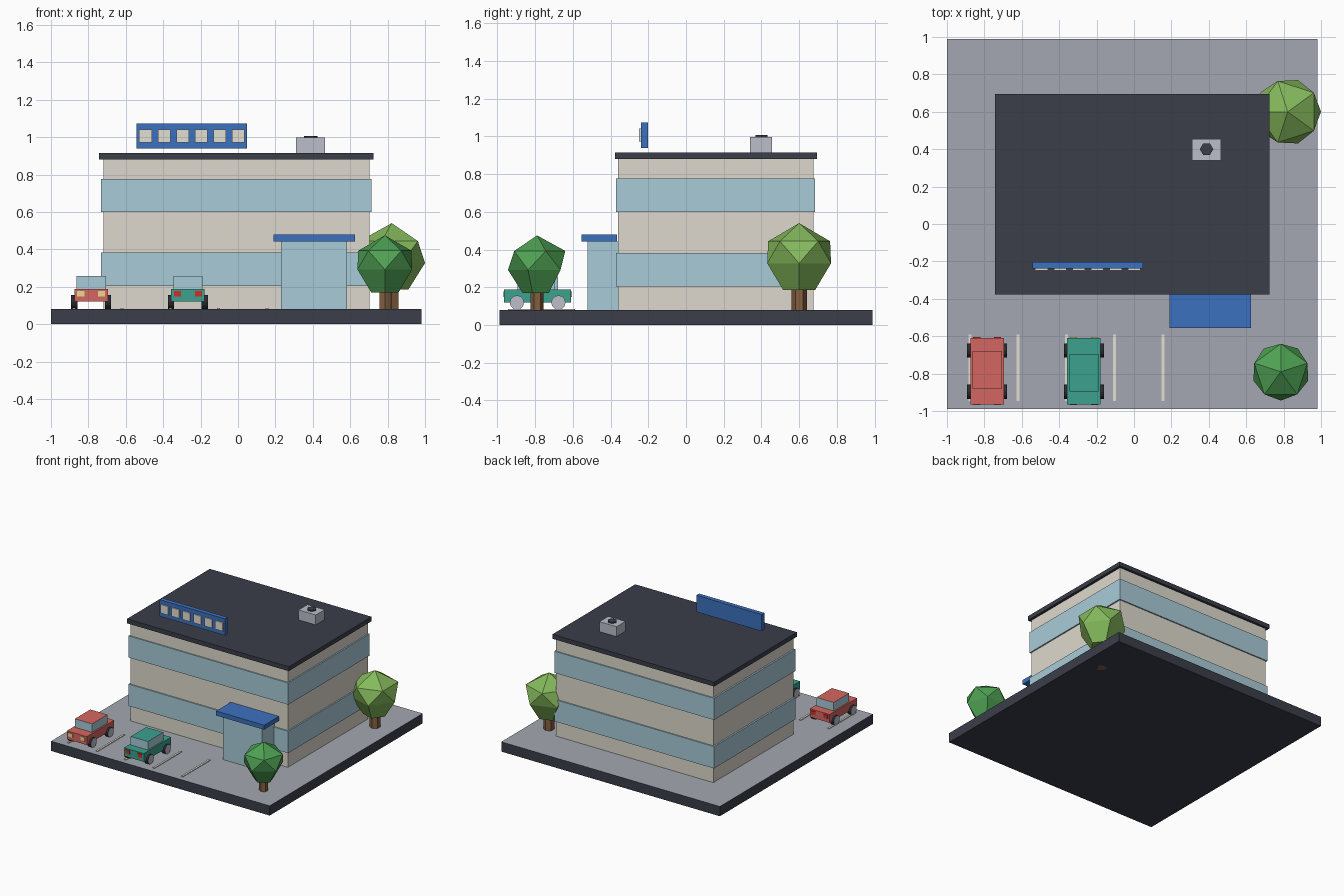
import bpy, bmesh, math
from mathutils import Vector, Matrix

if "Cube" in bpy.data.objects:
    bpy.data.objects.remove(bpy.data.objects["Cube"])


def mat(name, r, g, b):
    m = bpy.data.materials.new(name)
    m.diffuse_color = [(c / 255) ** 2.2 for c in (r, g, b)] + [1]
    m.use_nodes = True
    m.node_tree.nodes["Principled BSDF"].inputs["Base Color"].default_value = m.diffuse_color
    return m


DARK = mat("charcoal", 61, 64, 75)
ASPHALT = mat("asphalt", 162, 166, 175)
WALL = mat("wall", 221, 216, 204)
GLASS = mat("glass", 167, 202, 215)
BLUE = mat("blue", 62, 112, 190)
CREAM = mat("cream", 225, 222, 208)
METAL = mat("metal", 186, 189, 200)
RED = mat("red_paint", 212, 102, 97)
GREEN = mat("green_paint", 62, 160, 140)
TYRE = mat("tyre", 45, 47, 54)
HEAD = mat("headlight", 238, 215, 140)
TAIL = mat("taillight", 205, 50, 45)
BARK = mat("bark", 130, 95, 66)
LEAF_DARK = mat("leaf_dark", 80, 160, 85)
LEAF_LIGHT = mat("leaf_light", 132, 184, 92)


def finish(name, bm, mats, axis=None, both=False):
    """Faces along the axis get the second material."""
    bmesh.ops.recalc_face_normals(bm, faces=bm.faces)
    if axis:
        for f in bm.faces:
            d = f.normal.dot(Vector(axis))
            f.material_index = int((abs(d) if both else d) > 0.9)
    me = bpy.data.meshes.new(name)
    bm.to_mesh(me)
    bm.free()
    for m in mats:
        me.materials.append(m)
    ob = bpy.data.objects.new(name, me)
    bpy.context.collection.objects.link(ob)
    return ob


def box(name, x, y, z, *mats):
    """Box from (min, max) ranges; an optional second material covers the top."""
    size = [b - a for a, b in (x, y, z)]
    mid = [(a + b) / 2 for a, b in (x, y, z)]
    bm = bmesh.new()
    bmesh.ops.create_cube(bm, size=1, matrix=Matrix.Translation(mid) @ Matrix.Diagonal((*size, 1)))
    return finish(name, bm, mats, (0, 0, 1) if len(mats) > 1 else None)


def cylinder(name, centre, r, depth, sides, mats, along_x=False):
    m = Matrix.Translation(centre)
    if along_x:
        m = m @ Matrix.Rotation(math.pi / 2, 4, 'Y')
    bm = bmesh.new()
    bmesh.ops.create_cone(bm, cap_ends=True, segments=sides, radius1=r, radius2=r,
                          depth=depth, matrix=m)
    return finish(name, bm, mats, (1, 0, 0) if along_x else None, True)


# Ground slab and parking lines
box("ground_slab", (-1, 0.98), (-0.99, 0.99), (0, 0.08), DARK, ASPHALT)
for i in range(5):
    x = -0.877 + i * 0.258
    box(f"parking_line_{i + 1}", (x - 0.008, x + 0.008), (-0.945, -0.59), (0.08, 0.086), CREAM)

# Building
box("walls", (-0.72, 0.703), (-0.36, 0.675), (0.08, 0.88), WALL)
for name, z in (("lower_window_band", (0.203, 0.382)), ("upper_window_band", (0.6, 0.777))):
    box(name, (-0.733, 0.714), (-0.37, 0.685), z, GLASS)
box("roof", (-0.742, 0.724), (-0.377, 0.695), (0.88, 0.916), DARK)

# Entrance
box("entrance", (0.23, 0.583), (-0.522, -0.35), (0.08, 0.442), GLASS)
box("entrance_canopy", (0.19, 0.625), (-0.555, -0.365), (0.442, 0.479), BLUE)

# Roof sign with blank squares
box("sign_board", (-0.543, 0.048), (-0.238, -0.202), (0.938, 1.074), BLUE)
for i in range(6):
    x = -0.494 + i * 0.099
    box(f"sign_square_{i + 1}", (x - 0.034, x + 0.034), (-0.248, -0.235), (0.972, 1.042), CREAM)

# Roof unit
box("roof_unit", (0.311, 0.466), (0.34, 0.455), (0.916, 0.997), METAL)
fan = cylinder("roof_unit_fan", (0, 0, 0), 0.036, 0.016, 6, [DARK])
fan.location = (0.388, 0.4, 0.999)
fan.rotation_euler.z = math.radians(30)


def car(name, cx, paint, facing):
    """facing is -1 when the nose points to -y, 1 when it points to +y."""
    cy = -0.787
    box(name + "_body", (cx - 0.09, cx + 0.09), (cy - 0.177, cy + 0.177), (0.12, 0.188), paint)
    y = cy - facing * 0.008
    box(name + "_cabin", (cx - 0.078, cx + 0.078), (y - 0.1, y + 0.1), (0.188, 0.257), GLASS, paint)
    for sx in (-1, 1):
        for sy in (-1, 1):
            tag = f"{'left' if sx < 0 else 'right'}_{'front' if sy == facing else 'rear'}"
            cylinder(f"{name}_{tag}_wheel", (cx + sx * 0.09, cy + sy * 0.11, 0.119),
                     0.038, 0.034, 12, [TYRE, METAL], True)
            lx, ly = cx + sx * 0.056, cy + sy * 0.177
            box(f"{name}_{tag}_light", (lx - 0.019, lx + 0.019), (ly - 0.005, ly + 0.005),
                (0.148, 0.178), HEAD if sy == facing else TAIL)


car("red_car", -0.785, RED, -1)
car("green_car", -0.268, GREEN, 1)


def tree(name, x, y, bottom, top, r, trunk_r, leaf, phase):
    trunk = cylinder(name + "_trunk", (0, 0, 0), trunk_r, bottom + 0.04, 6, [BARK])
    trunk.location = (x, y, (bottom + 0.04) / 2)
    # Crown: hull of staggered five-point rings
    mid, half = (top + bottom) / 2, (top - bottom) / 2
    bm = bmesh.new()
    bm.verts.new((x, y, top))
    for h, k, turn in ((0.46, 0.97, 0), (-0.2, 1.0, 36), (-1.0, 0.5, 36)):
        for i in range(5):
            a = math.radians(phase + turn + 72 * i)
            bm.verts.new((x + r * k * math.cos(a), y + r * k * math.sin(a), mid + h * half))
    bmesh.ops.convex_hull(bm, input=bm.verts)
    finish(name + "_crown", bm, [leaf])


tree("front_tree", 0.785, -0.79, 0.17, 0.475, 0.154, 0.034, LEAF_DARK, 90)
tree("back_tree", 0.822, 0.6, 0.185, 0.54, 0.178, 0.041, LEAF_LIGHT, 180)
